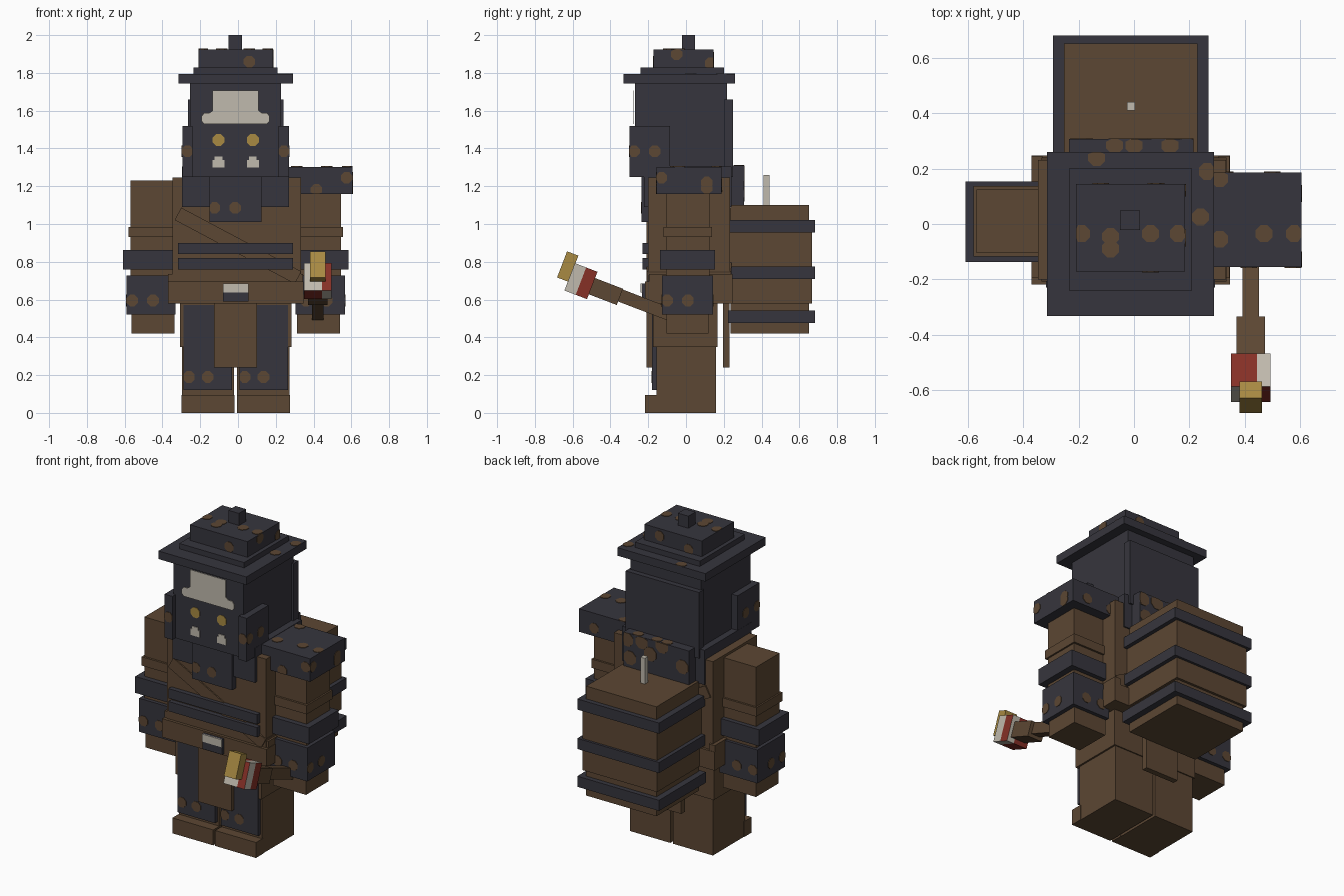
import bpy, bmesh, math
from mathutils import Matrix, Vector

cube = bpy.data.objects.get("Cube")
if cube:
    bpy.data.objects.remove(cube, do_unlink=True)


def material(name, rgb):
    lin = [((c / 255 + 0.055) / 1.055) ** 2.4 for c in rgb] + [1.0]
    m = bpy.data.materials.new(name)
    m.use_nodes = True
    m.diffuse_color = lin
    m.node_tree.nodes["Principled BSDF"].inputs["Base Color"].default_value = lin
    return m


DARK = material("dark iron", (54, 53, 61))
BROWN = material("brown leather", (92, 71, 51))
PALE = material("pale bone", (192, 186, 173))
GOLD = material("gold", (168, 138, 66))
RED = material("red", (134, 48, 38))
CX = -0.0125          # symmetry plane of the body
bounds = {}


def finish(name, bm, *mats):
    bmesh.ops.recalc_face_normals(bm, faces=bm.faces[:])
    me = bpy.data.meshes.new(name)
    bm.to_mesh(me)
    bm.free()
    for m in mats:
        me.materials.append(m)
    ob = bpy.data.objects.new(name, me)
    bpy.context.scene.collection.objects.link(ob)
    return ob


def box(name, mat, x0, x1, y0, y1, z0, z1):
    bm = bmesh.new()
    size = Matrix.Diagonal((x1 - x0, y1 - y0, z1 - z0, 1))
    bmesh.ops.create_cube(bm, size=1, matrix=size)
    ob = finish(name, bm, mat)
    ob.location = ((x0 + x1) / 2, (y0 + y1) / 2, (z0 + z1) / 2)
    bounds[name] = ((x0, x1), (y0, y1), (z0, z1))
    return ob


def pair(name, mat, x0, x1, *rest):
    """Matching boxes on both sides, given for the +x side."""
    box("left_" + name, mat, x0, x1, *rest)
    box("right_" + name, mat, 2 * CX - x1, 2 * CX - x0, *rest)


def spots(host, axis, sign, points, mat=BROWN, r=0.033):
    """Thin octagonal plates on one face of a box, trimmed at its edges."""
    b = bounds[host]
    u, v = [a for a in range(3) if a != axis]
    base = b[axis][1 if sign > 0 else 0]
    bm = bmesh.new()
    for pu, pv in points:
        ring = []
        for i in range(8):
            a = math.pi * (i + 0.5) / 4
            p = [0, 0, 0]
            p[axis] = base + sign * 0.003
            p[u] = min(max(pu + r * math.cos(a), b[u][0]), b[u][1])
            p[v] = min(max(pv + r * math.sin(a), b[v][0]), b[v][1])
            if tuple(p) not in ring:
                ring.append(tuple(p))
        f = bm.faces.new([bm.verts.new(p) for p in ring])
        ext = bmesh.ops.extrude_face_region(bm, geom=[f], use_keep_orig=True)
        move = Vector((0, 0, 0))
        move[axis] = -sign * 0.004
        bmesh.ops.translate(bm, vec=move, verts=[e for e in ext["geom"] if isinstance(e, bmesh.types.BMVert)])
    finish("%s_spots_%s%s" % (host, "xyz"[axis], "p" if sign > 0 else "n"), bm, mat)


# Hat
box("hat_knob", DARK, -0.05, 0.022, -0.022, 0.048, 1.92, 2.0)
box("hat_crown", DARK, -0.21, 0.185, -0.172, 0.145, 1.82, 1.925)
box("hat_tier", DARK, -0.235, 0.21, -0.24, 0.2, 1.79, 1.828)
box("hat_brim", DARK, -0.315, 0.29, -0.332, 0.26, 1.745, 1.795)
spots("hat_crown", 2, 1, [(-0.19, -0.035), (-0.085, -0.045), (-0.085, -0.09), (0.06, -0.035), (0.16, -0.035)])
spots("hat_crown", 1, -1, [(0.06, 1.86)])
spots("hat_crown", 1, 1, [(-0.12, 1.85), (0.08, 1.88)])
spots("hat_crown", 0, 1, [(0.13, 1.85), (-0.05, 1.9)])
spots("hat_brim", 2, 1, [(-0.135, 0.24), (0.265, 0.19), (0.24, 0.025)])

# Head, hood and ear flaps
box("head", DARK, -0.255, 0.228, -0.27, 0.217, 1.25, 1.75)
box("hood_back", DARK, -0.264, 0.24, 0.2, 0.25, 1.25, 1.66)
pair("ear_flap", DARK, 0.215, 0.27, -0.3, -0.085, 1.25, 1.52)
for side, sgn in (("left", 1), ("right", -1)):
    spots(side + "_ear_flap", 0, sgn, [(-0.275, 1.385), (-0.165, 1.385)])
    spots(side + "_ear_flap", 1, -1, [(CX + sgn * 0.255, 1.385)])

# Face markings
bm = bmesh.new()
half = [(0.122, 1.707), (0.122, 1.6), (0.14, 1.587), (0.167, 1.587),
        (0.18, 1.57), (0.18, 1.545), (0.167, 1.53)]
outline = half + [(-x, z) for x, z in reversed(half)]
bm.faces.new([bm.verts.new((CX + x, -0.275, z)) for x, z in outline])
bm.normal_update()
bmesh.ops.solidify(bm, geom=bm.faces[:], thickness=0.004)
finish("brow_mask", bm, PALE)
spots("head", 1, -1, [(CX - 0.091, 1.445), (CX + 0.091, 1.445)], GOLD, 0.034)
pair("tooth", PALE, 0.047, 0.11, -0.275, -0.268, 1.3, 1.34)
pair("tooth_tip", PALE, 0.058, 0.099, -0.275, -0.268, 1.34, 1.357)

# Scarf
box("scarf", DARK, -0.296, 0.271, -0.222, 0.24, 1.09, 1.305)
box("scarf_tail", DARK, -0.15, 0.125, -0.236, -0.19, 1.01, 1.3)
box("scarf_back", DARK, -0.235, 0.215, 0.23, 0.307, 1.09, 1.31)
spots("scarf_tail", 1, -1, [(-0.125, 1.085), (-0.015, 1.085)])
spots("scarf_back", 1, 1, [(-0.19, 1.2), (-0.05, 1.29), (0.03, 1.22), (0.09, 1.28), (0.17, 1.16), (0.19, 1.27)], r=0.045)
spots("scarf_back", 2, 1, [(-0.07, 0.285), (0.0, 0.285), (0.13, 0.285)])

# Torso, strap, ribs and belt
box("torso", BROWN, -0.348, 0.333, -0.2, 0.232, 0.585, 1.245)
box("belt", BROWN, -0.37, 0.347, -0.218, 0.248, 0.58, 0.695)
pair("belt_rise", BROWN, 0.305, 0.345, -0.195, 0.246, 0.69, 0.735)
strap = box("chest_strap", BROWN, -0.36, 0.36, -0.208, 0.24, 0.848, 0.922)
strap.rotation_euler.y = math.radians(28)
for i, z in enumerate((0.76, 0.84)):
    box("chest_band_%d" % (i + 1), DARK, -0.318, 0.292, -0.23, -0.19, z, z + 0.06)
box("buckle", DARK, -0.08, 0.055, -0.234, -0.21, 0.59, 0.685)
box("buckle_plate", PALE, -0.08, 0.055, -0.24, -0.233, 0.638, 0.685)
box("front_flap", BROWN, -0.128, 0.1, -0.208, -0.172, 0.24, 0.6)
box("back_flap", BROWN, -0.128, 0.1, 0.195, 0.23, 0.24, 0.6)

# Legs
pair("thigh", BROWN, 0.0, 0.283, -0.174, 0.167, 0.35, 0.59)
pair("leg", BROWN, -0.004, 0.272, -0.155, 0.16, 0.0, 0.4)
pair("boot_toe", BROWN, -0.006, 0.275, -0.216, -0.14, 0.0, 0.096)
pair("leg_plate", DARK, 0.008, 0.264, -0.18, -0.15, 0.12, 0.572)
for side, sgn in (("left", 1), ("right", -1)):
    xs = (0.035, 0.135) if sgn > 0 else (-0.26, -0.16)
    spots(side + "_leg_plate", 1, -1, [(x, 0.19) for x in xs])

# Arms
pair("upper_arm", BROWN, 0.31, 0.545, -0.105, 0.125, 0.7, 1.23)
pair("arm_cuff", BROWN, 0.31, 0.555, -0.118, 0.137, 0.93, 0.985)
pair("arm_band", DARK, 0.31, 0.585, -0.138, 0.153, 0.76, 0.862)
pair("forearm", DARK, 0.305, 0.566, -0.128, 0.143, 0.52, 0.728)
pair("hand", BROWN, 0.312, 0.54, -0.103, 0.12, 0.42, 0.53)
for side, sgn in (("left", 1), ("right", -1)):
    xs = (0.36, 0.47) if sgn > 0 else (-0.56, -0.45)
    spots(side + "_forearm", 1, -1, [(x, 0.595) for x in xs])
    spots(side + "_forearm", 1, 1, [(x, 0.595) for x in xs])
    spots(side + "_forearm", 0, sgn, [(-0.1, 0.595), (0.01, 0.595)])

# Single shoulder plate
box("shoulder_plate", DARK, 0.265, 0.605, -0.156, 0.187, 1.16, 1.303)
spots("shoulder_plate", 2, 1, [(0.31, -0.055), (0.47, -0.035), (0.58, -0.035), (0.31, 0.165)])
spots("shoulder_plate", 1, -1, [(0.415, 1.18), (0.575, 1.245)])
spots("shoulder_plate", 1, 1, [(0.33, 1.2), (0.5, 1.21)])
spots("shoulder_plate", 0, 1, [(0.11, 1.19), (0.11, 1.22), (-0.13, 1.245)])

# Barrel on the back
box("barrel_core", BROWN, -0.253, 0.23, 0.235, 0.652, 0.42, 1.1)
box("barrel_middle", BROWN, -0.268, 0.245, 0.232, 0.667, 0.58, 0.955)
for i, z in enumerate((0.475, 0.71, 0.955)):
    box("barrel_hoop_%d" % (i + 1), DARK, -0.292, 0.27, 0.222, 0.682, z, z + 0.066)
box("barrel_fuse", PALE, -0.026, 0.004, 0.41, 0.441, 1.1, 1.26)

# Hand tool, built along -y about its own origin and then tilted upward
tilt = Matrix.Translation((0.422, -0.22, 0.577)) @ Matrix.Rotation(math.radians(-21), 4, "X")


def tool(name, mat, w, s0, s1, t0, t1):
    ob = box(name, mat, -w, w, -s1, -s0, t0, t1)
    ob.matrix_world = tilt @ Matrix.Translation(ob.location)


tool("tool_handle", BROWN, 0.03, -0.22, 0.16, -0.038, 0.03)
tool("tool_grip", BROWN, 0.051, 0.135, 0.3, -0.058, 0.034)
tool("tool_spur", GOLD, 0.041, 0.418, 0.482, -0.035, 0.113)

# Tool head with quartered red and pale faces
bm = bmesh.new()
bmesh.ops.create_cube(bm, size=1, matrix=Matrix.Diagonal((0.144, 0.128, 0.155, 1)))
for co, no in (((0.022, 0, 0), (1, 0, 0)), ((0, 0, 0), (0, 1, 0))):
    bmesh.ops.bisect_plane(bm, geom=bm.verts[:] + bm.edges[:] + bm.faces[:], plane_co=co, plane_no=no)
bm.normal_update()
for f in bm.faces:
    c, n = f.calc_center_median(), f.normal
    if abs(n.x) > 0.5:
        pale = (c.y < 0) == (n.x > 0)
    elif n.y < -0.5:
        pale = c.x < 0.022
    else:
        pale = c.x > 0.022
    f.material_index = 1 if pale else 0
head = finish("tool_head", bm, RED, PALE)
head.matrix_world = tilt @ Matrix.Translation((0, -0.357, -0.008))
